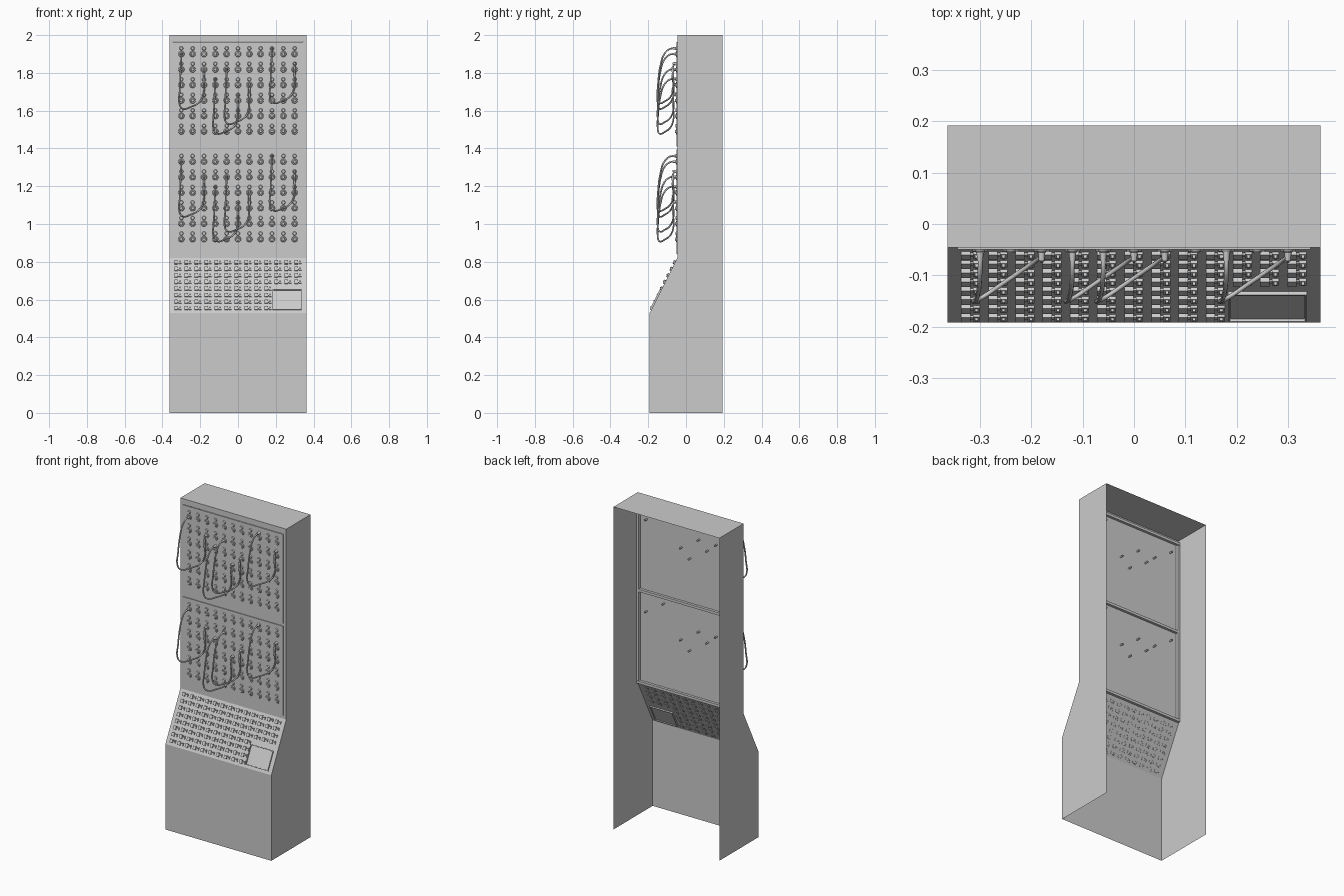
import bpy, bmesh, math
from mathutils import Matrix, Vector

if "Cube" in bpy.data.objects:
    bpy.data.objects.remove(bpy.data.objects["Cube"])

W, YB, YF, YU = 0.363, 0.192, -0.192, -0.046   # half width, back, lower front, upper front
ZS0, ZS1, ZT = 0.53, 0.82, 2.0                 # slope bottom, slope top, total height


def finish(name, bm, smooth=False):
    me = bpy.data.meshes.new(name)
    bm.to_mesh(me)
    bm.free()
    ob = bpy.data.objects.new(name, me)
    bpy.context.collection.objects.link(ob)
    if smooth:
        bpy.ops.object.select_all(action='DESELECT')
        ob.select_set(True)
        bpy.context.view_layer.objects.active = ob
        bpy.ops.object.shade_smooth_by_angle(angle=math.radians(40))
    return ob


def box(bm, c, s, m=Matrix()):
    bmesh.ops.create_cube(bm, size=1, matrix=m @ Matrix.Translation(c) @ Matrix.Diagonal((*s, 1)))


def rod(bm, c, r1, r2, depth, m, seg=12):
    # cone frustum starting at c and running along local +z
    bmesh.ops.create_cone(bm, cap_ends=True, segments=seg, radius1=r1, radius2=r2, depth=depth,
                          matrix=m @ Matrix.Translation(Vector(c) + Vector((0, 0, depth / 2))))


# open-backed cabinet shell
bm = bmesh.new()


def face(*pts):
    bm.faces.new([bm.verts.new(p) for p in pts])


profile = [(YB, 0), (YF, 0), (YF, ZS0), (YU, ZS1), (YU, ZT), (YB, ZT)]
face(*[(-W, y, z) for y, z in reversed(profile)])
face(*[(W, y, z) for y, z in profile])
for (y0, z0), (y1, z1) in (profile[1:3], profile[2:4], profile[4:6]):
    face((-W, y0, z0), (W, y0, z0), (W, y1, z1), (-W, y1, z1))
for x0, x1, z0, z1 in ((-W, -0.345, ZS1, ZT), (0.345, W, ZS1, ZT), (-0.345, 0.345, 1.965, ZT),
                       (-0.345, 0.345, 1.395, 1.41), (-0.345, 0.345, ZS1, 0.84)):
    face((x0, YU, z0), (x1, YU, z0), (x1, YU, z1), (x0, YU, z1))
bmesh.ops.remove_doubles(bm, verts=bm.verts, dist=1e-5)
finish("cabinet_shell", bm)

# inner rails behind the panels
bm = bmesh.new()
for z in (0.832, 1.402, 1.973):
    box(bm, (0, YU + 0.009, z), (2 * W - 0.004, 0.016, 0.016))
for sx in (-1, 1):
    box(bm, (sx * 0.352, YU + 0.009, 1.402), (0.014, 0.016, 1.12))
finish("inner_rails", bm)

# sockets, lamps and cords on two identical plug panels
toward = Matrix.Rotation(math.radians(90), 4, 'X')      # local z faces -y
STARTS = [(-0.30, 1.90), (-0.12, 1.768), (-0.06, 1.82), (0.18, 1.93)]
PATH = [(0, -.055, 0), (0, -.085, -.003), (-.001, -.115, -.03), (-.004, -.135, -.09),
        (-.008, -.148, -.19), (-.011, -.15, -.26), (.004, -.143, -.288), (.05, -.112, -.28),
        (.1, -.078, -.25), (.118, -.066, -.21), (.12, -.067, -.16), (.12, -.07, -.10), (.12, -.058, -.08)]


def cord(name, x, z):
    cu = bpy.data.curves.new(name, 'CURVE')
    cu.dimensions = '3D'
    cu.bevel_depth, cu.bevel_resolution, cu.resolution_u = 0.0045, 2, 4
    sp = cu.splines.new('BEZIER')
    sp.bezier_points.add(len(PATH) - 1)
    for p, (px, py, pz) in zip(sp.bezier_points, PATH):
        p.co = (x + px, py, z + pz)
        p.handle_left_type = p.handle_right_type = 'AUTO'
    bpy.context.collection.objects.link(bpy.data.objects.new(name, cu))


for tag, dz in (("upper", 0.0), ("lower", -0.57)):
    bm = bmesh.new()
    box(bm, (0, YU - 0.001, 1.6875 + dz), (0.688, 0.005, 0.553))
    finish(tag + "_plug_panel", bm)

    bm = bmesh.new()
    for i in range(11):
        for j in range(6):
            x, z = -0.30 + 0.06 * i, 1.90 - 0.082 * j + dz
            y = YU - 0.003
            rod(bm, (x, -z, -y), 0.0165, 0.014, 0.005,
                Matrix.Rotation(math.radians(90), 4, 'X') @ Matrix.Diagonal((1, -1, 1, 1)), 16)
            rod(bm, (x, -z, -y + 0.005), 0.009, 0.007, 0.003, toward @ Matrix.Diagonal((1, -1, 1, 1)))
            rod(bm, (x, -z - 0.03, -y), 0.011, 0.008, 0.006, toward @ Matrix.Diagonal((1, -1, 1, 1)))
    bmesh.ops.recalc_face_normals(bm, faces=bm.faces)
    finish(tag + "_sockets_and_lamps", bm, True)

    bm = bmesh.new()
    for n, (x, z) in enumerate(STARTS):
        cord(f"{tag}_cord_{n + 1}", x, z + dz)
        for px, pz in ((x, z + dz), (x + 0.12, z - 0.08 + dz)):
            # plug sleeve outside, metal tip through the panel
            m = Matrix.Translation((px, 0, pz)) @ toward
            rod(bm, (0, 0, 0.022), 0.005, 0.005, 0.03, m)
            rod(bm, (0, 0, 0.05), 0.0075, 0.0055, 0.022, m)
        rod(bm, (x + 0.12, -0.069, z - 0.15 + dz), 0.0055, 0.0065, 0.05, Matrix())
    finish(tag + "_cord_plugs", bm, True)

# sloped key desk: local x right, y up the slope, z out of the surface
up = Vector((0, YU - YF, ZS1 - ZS0))
length = up.length
up.normalize()
out = Vector((1, 0, 0)).cross(up)
desk = Matrix.Translation((0, YF, ZS0)) @ Matrix((Vector((1, 0, 0)), up, out)).transposed().to_4x4()

bm = bmesh.new()
for i in range(13):
    for j in range(8):
        x, v = -0.318 + 0.053 * i, 0.026 + 0.0388 * j
        if i > 9 and v < 0.15:
            continue
        # lamp block, key block, joining bar, lever and pin through the desk
        box(bm, (x - 0.010, v, 0.003), (0.018, 0.022, 0.010), desk)
        box(bm, (x + 0.011, v, 0.002), (0.014, 0.018, 0.008), desk)
        box(bm, (x, v, 0.001), (0.030, 0.008, 0.006), desk)
        box(bm, (x + 0.011, v + 0.003, 0.008), (0.006, 0.006, 0.008), desk)
        box(bm, (x - 0.010, v, -0.003), (0.005, 0.005, 0.006), desk)
finish("switch_keys", bm)

# tray frame at the lower right of the desk
bm = bmesh.new()
cx, cv, w, h = 0.26, 0.076, 0.15, 0.115
box(bm, (cx, cv, 0.0), (w - 0.006, h - 0.006, 0.006), desk)
for s in (-1, 1):
    box(bm, (cx + s * w / 2, cv, 0.0), (0.004, h, 0.016), desk)
    box(bm, (cx, cv + s * h / 2, 0.0), (w + 0.004, 0.004, 0.016), desk)
finish("desk_tray", bm)
